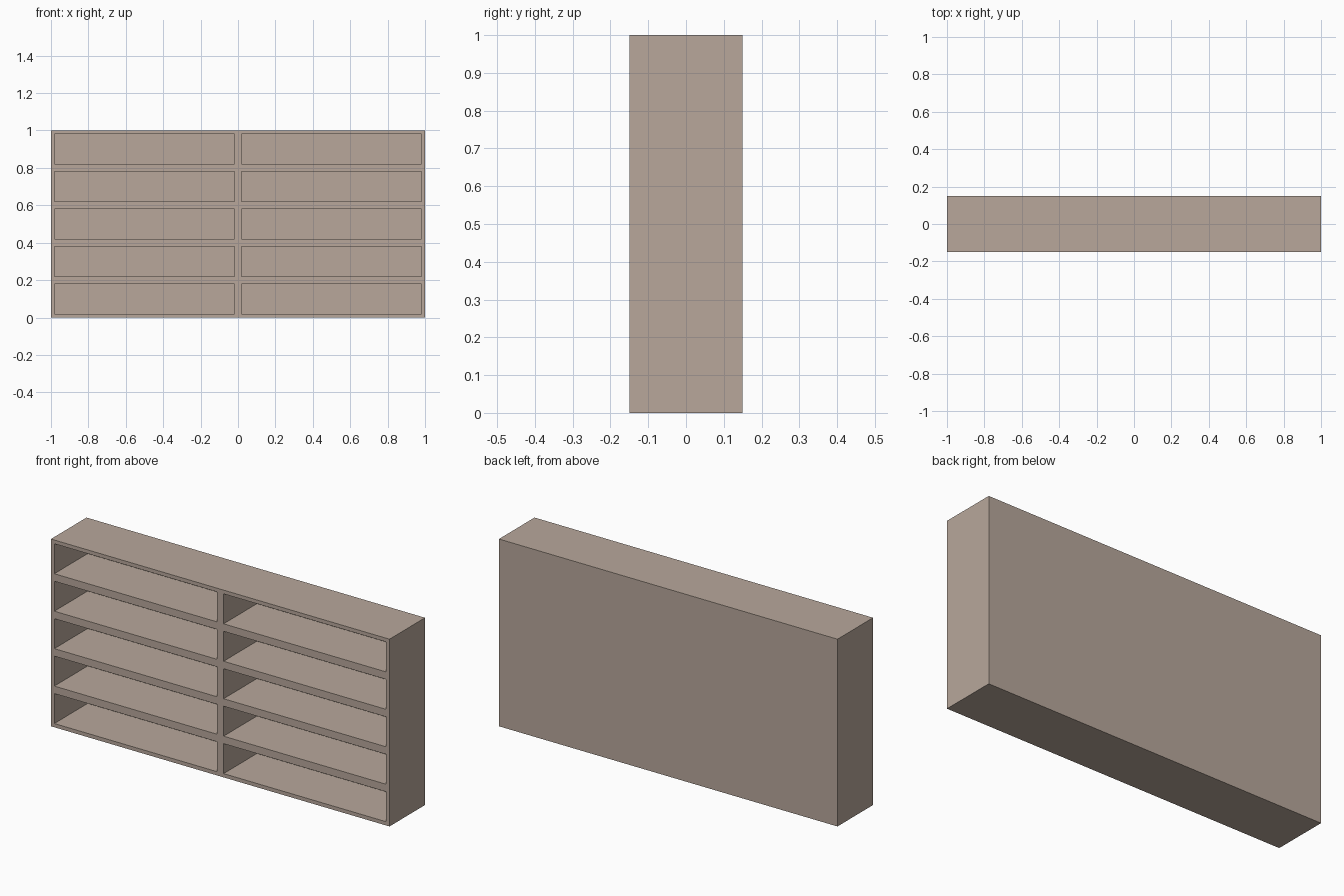
import bpy, bmesh
from mathutils import Vector

if "Cube" in bpy.data.objects:
    bpy.data.objects.remove(bpy.data.objects["Cube"])

WIDTH, DEPTH, HEIGHT = 2.0, 0.30, 1.0
COLS, ROWS = 2, 5
WALL = 0.02          # board thickness around every compartment

# one flat colour
mat = bpy.data.materials.new("taupe_board")
mat.diffuse_color = (0.48, 0.39, 0.33, 1.0)
mat.use_nodes = True
mat.node_tree.nodes["Principled BSDF"].inputs["Base Color"].default_value = mat.diffuse_color

# cabinet block standing on the floor
bm = bmesh.new()
bmesh.ops.create_cube(bm, size=1.0)
bmesh.ops.scale(bm, vec=(WIDTH, DEPTH, HEIGHT), verts=bm.verts)
bmesh.ops.translate(bm, vec=(0, 0, HEIGHT / 2), verts=bm.verts)


def cut(point, normal):
    bmesh.ops.bisect_plane(bm, geom=bm.verts[:] + bm.edges[:] + bm.faces[:],
                           plane_co=point, plane_no=normal)


# divide the front into columns and rows
for c in range(1, COLS):
    cut((-WIDTH / 2 + c * WIDTH / COLS, 0, 0), (1, 0, 0))
for r in range(1, ROWS):
    cut((0, 0, r * HEIGHT / ROWS), (0, 0, 1))

# compartments: inset each front cell and sink it to the back board
bm.normal_update()
front = [f for f in bm.faces if f.normal.y < -0.9]
bmesh.ops.inset_individual(bm, faces=front, thickness=WALL, use_even_offset=True)
cells = bmesh.ops.extrude_discrete_faces(bm, faces=front)["faces"]
bmesh.ops.translate(bm, vec=Vector((0, DEPTH - WALL, 0)),
                    verts=list({v for f in cells for v in f.verts}))

# merge the leftover coplanar cuts into clean flat panels
bmesh.ops.dissolve_limit(bm, angle_limit=0.01, verts=bm.verts, edges=bm.edges)
bmesh.ops.recalc_face_normals(bm, faces=bm.faces)

mesh = bpy.data.meshes.new("shelf_cabinet")
bm.to_mesh(mesh)
bm.free()
mesh.materials.append(mat)
bpy.context.collection.objects.link(bpy.data.objects.new("shelf_cabinet", mesh))
